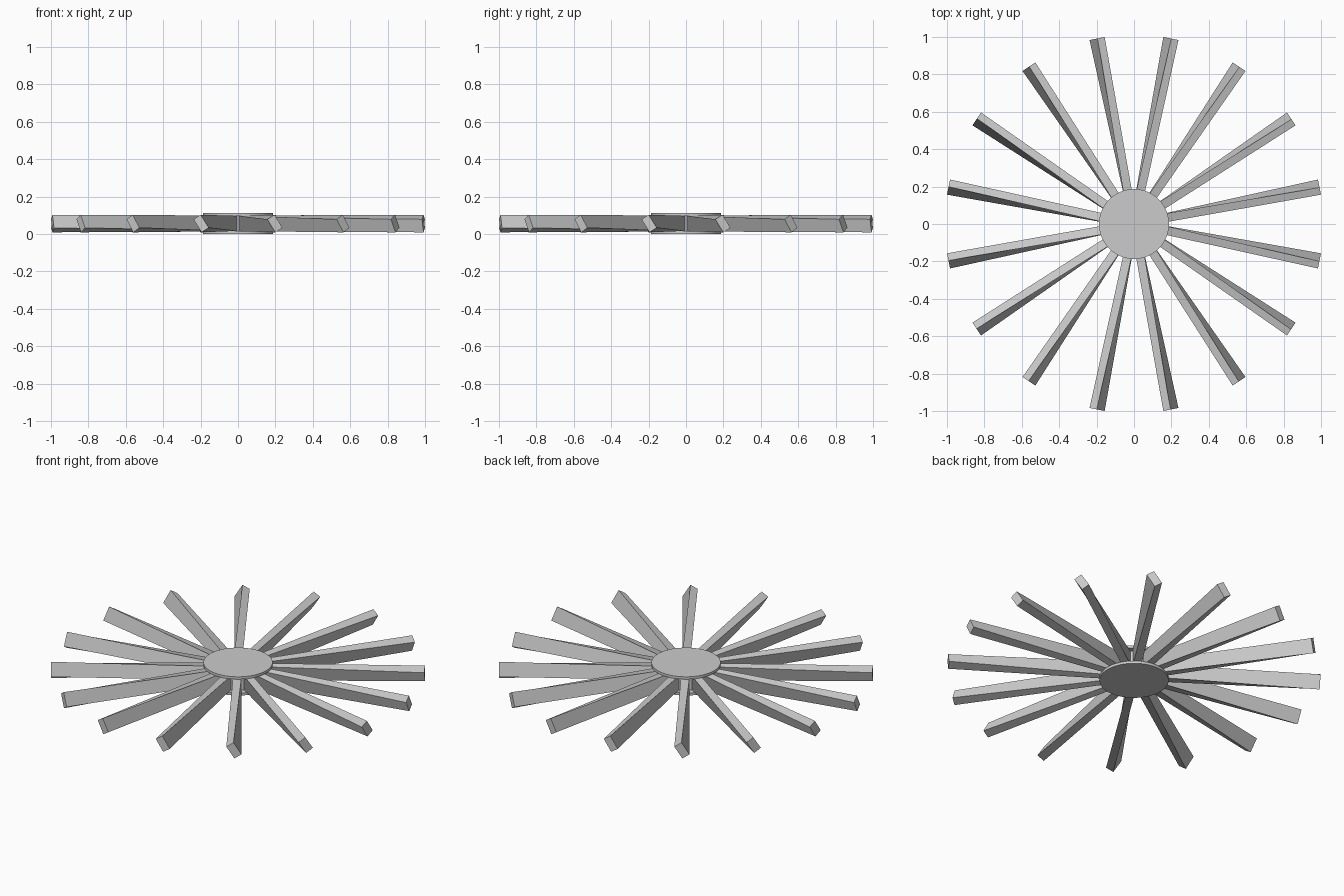
import bpy, bmesh
from math import cos, sin, pi, radians
from mathutils import Vector

cube = bpy.data.objects.get("Cube")
if cube:
    bpy.data.objects.remove(cube)

SPOKES = 16
MID = 0.056           # height of the spoke centre line
ROOT, TIP = 0.14, 1.011
WIDTH, HEIGHT = 0.046, 0.082
TWIST = radians(32)

grey = bpy.data.materials.new("plain_grey")
grey.use_nodes = True
colour = (0.6, 0.6, 0.6, 1)
grey.diffuse_color = colour
grey.node_tree.nodes["Principled BSDF"].inputs["Base Color"].default_value = colour


def disc(name, radius, low, high):
    bpy.ops.mesh.primitive_cylinder_add(
        vertices=64, radius=radius, depth=high - low, location=(0, 0, (low + high) / 2))
    obj = bpy.context.object
    obj.name = name
    obj.data.materials.append(grey)
    bpy.ops.object.shade_smooth_by_angle()


def section(bm, radius, angle, twist):
    """Rectangular cross-section of a spoke, leaning clockwise by twist."""
    out = Vector((cos(angle), sin(angle), 0))
    side = Vector((-sin(angle), cos(angle), 0))
    up = Vector((0, 0, 1))
    across = side * cos(twist) + up * sin(twist)
    tall = up * cos(twist) - side * sin(twist)
    centre = out * radius + up * MID
    return [bm.verts.new(centre + across * (a * WIDTH / 2) + tall * (b * HEIGHT / 2))
            for a, b in ((-1, -1), (1, -1), (1, 1), (-1, 1))]


# Hub: two thin plates around a recessed core
disc("hub_bottom_plate", 0.187, 0, 0.015)
disc("hub_core", 0.15, 0.01, 0.102)
disc("hub_top_plate", 0.187, 0.097, 0.112)

# Spokes: upright at the hub, twisted at the tip
for i in range(SPOKES):
    angle = (i + 0.5) * 2 * pi / SPOKES
    bm = bmesh.new()
    inner = section(bm, ROOT, angle, 0)
    outer = section(bm, TIP, angle, TWIST)
    bm.faces.new(inner[::-1])
    bm.faces.new(outer)
    for k in range(4):
        n = (k + 1) % 4
        bm.faces.new((inner[k], inner[n], outer[n], outer[k]))
    bmesh.ops.recalc_face_normals(bm, faces=bm.faces)
    mesh = bpy.data.meshes.new(f"spoke_{i + 1}")
    bm.to_mesh(mesh)
    bm.free()
    mesh.materials.append(grey)
    bpy.context.collection.objects.link(bpy.data.objects.new(mesh.name, mesh))
